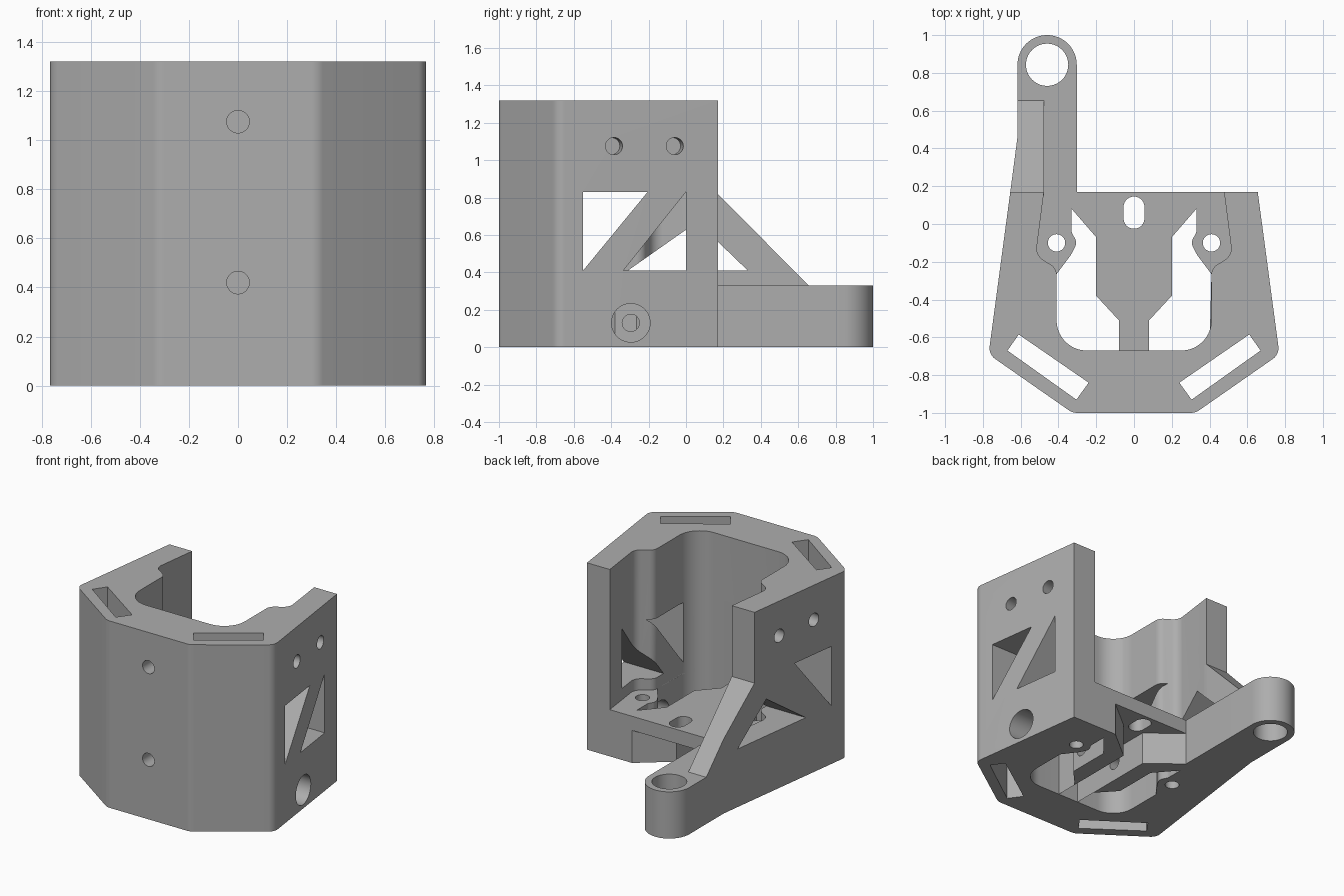
import bpy, bmesh, math
from mathutils import Vector, Matrix

cube = bpy.data.objects.get("Cube")
if cube:
    bpy.data.objects.remove(cube, do_unlink=True)

grey = bpy.data.materials.new("matte_grey")
grey.use_nodes = True
COLOUR = (0.42, 0.42, 0.42, 1)
grey.diffuse_color = COLOUR
grey.node_tree.nodes["Principled BSDF"].inputs["Base Color"].default_value = COLOUR


def rounded(points, steps=10):
    """Outline from (x, y) or (x, y, radius) corners."""
    out = []
    for i, p in enumerate(points):
        c = Vector(p[:2])
        r = p[2] if len(p) > 2 else 0
        if not r:
            out.append(c)
            continue
        a = (Vector(points[i - 1][:2]) - c).normalized()
        b = (Vector(points[(i + 1) % len(points)][:2]) - c).normalized()
        half = a.angle(b) / 2
        centre = c + (a + b).normalized() * r / math.sin(half)
        start = c + a * r / math.tan(half) - centre
        end = c + b * r / math.tan(half) - centre
        sweep = end.angle_signed(start)
        for k in range(steps + 1):
            out.append(centre + Matrix.Rotation(sweep * k / steps, 2) @ start)
    return out


def flip(points):
    return [(-p[0], *p[1:]) for p in reversed(points)]


def prism(name, outline, low, high, axis="z"):
    """Extrude an xy outline along z, or a yz outline along x."""
    bm = bmesh.new()
    place = (lambda p, h: (p[0], p[1], h)) if axis == "z" else (lambda p, h: (h, p[0], p[1]))
    face = bm.faces.new([bm.verts.new(place(p, low)) for p in outline])
    grown = bmesh.ops.extrude_face_region(bm, geom=[face])["geom"]
    move = Vector(place((0, 0), high - low))
    bmesh.ops.translate(bm, vec=move, verts=[g for g in grown if isinstance(g, bmesh.types.BMVert)])
    bmesh.ops.recalc_face_normals(bm, faces=bm.faces)
    return finish(name, bm)


def rod(name, start, end, radius):
    start, end = Vector(start), Vector(end)
    d = end - start
    bm = bmesh.new()
    turn = Matrix.Translation((start + end) / 2) @ d.to_track_quat("Z", "Y").to_matrix().to_4x4()
    bmesh.ops.create_cone(bm, cap_ends=True, segments=40, radius1=radius, radius2=radius,
                          depth=d.length, matrix=turn)
    return finish(name, bm)


def finish(name, bm):
    mesh = bpy.data.meshes.new(name)
    bm.to_mesh(mesh)
    bm.free()
    mesh.materials.append(grey)
    ob = bpy.data.objects.new(name, mesh)
    bpy.context.collection.objects.link(ob)
    return ob


def combine(target, tool, operation="DIFFERENCE"):
    mod = target.modifiers.new("combine", "BOOLEAN")
    mod.operation, mod.object, mod.solver = operation, tool, "EXACT"
    bpy.context.view_layer.objects.active = target
    bpy.ops.object.modifier_apply(modifier=mod.name)
    bpy.data.objects.remove(tool, do_unlink=True)


HEIGHT, FLOOR, ROOF = 1.32, 0.33, 0.23

# Outer shell
side = [(0.325, -1, 0.08), (0.77, -0.69, 0.07), (0.655, 0.17)]
housing = prism("housing", rounded(side + flip(side)), 0, HEIGHT)

# Open-backed chamber above the floor
room = [(0.41, -0.67, 0.16), (0.41, -0.235, 0.06), (0.52, -0.165, 0.07), (0.46, 0.3)]
combine(housing, prism("chamber", rounded(room + flip(room)), FLOOR, 1.5))

# Rear arm with its eye, and the sloping brace above it
eye = Vector((-0.46, 0.843))
arm_outline = [(-0.645, 0.1), (-0.655, 0.17), (-0.617, 0.46)]
arm_outline += [eye + Vector((-math.cos(t), math.sin(t))) * 0.157
                for t in (math.pi * k / 32 for k in range(33))]
arm_outline += [(-0.303, 0.1)]
arm = prism("arm", arm_outline, 0, FLOOR)
brace = prism("brace", [(0.15, 0.82), (0.17, 0.82), (0.655, FLOOR), (0.655, 0.25), (0.15, 0.25)],
              -0.8, -0.477, "x")
combine(brace, prism("brace_limit", arm_outline, 0, 1), "INTERSECT")
combine(arm, brace, "UNION")
combine(housing, arm, "UNION")
combine(housing, rod("eye_hole", (*eye, -0.1), (*eye, 0.5), 0.112))

# Two openings through the floor, leaving a central tongue
opening = [(0.33, 0.08), (0.33, -0.045, 0.03), (0.3, -0.1, 0.05), (0.335, -0.165, 0.03), (0.41, -0.265),
           (0.41, -0.67, 0.16), (0.08, -0.67), (0.08, -0.51), (0.2, -0.38), (0.2, -0.07)]
for shape in (opening, flip(opening)):
    combine(housing, prism("floor_opening", rounded(shape), -0.1, FLOOR + 0.03))

# Funnel channel under the floor
funnel = [(0.08, -0.67), (0.08, -0.01), (0.302, 0.17), (0.302, 0.3)]
combine(housing, prism("channel", rounded(funnel + flip(funnel)), -0.1, ROOF))

# Rear oval slot
oval = [(0.055, -0.025, 0.054), (0.055, 0.145, 0.054)]
combine(housing, prism("oval_slot", rounded(oval + flip(oval)), -0.1, 0.5))

# Side features shared by both walls
slot = [(0.24, -0.84), (0.305, -0.93), (0.67, -0.67), (0.61, -0.585)]
upper_window = [(-0.55, 0.41), (-0.55, 0.83), (-0.205, 0.83)]
left_window = [(-0.335, 0.41), (0, 0.41), (0, 0.83)]
right_window = [(-0.31, 0.41), (0.33, 0.41), (0.06, 0.67)]
for s, lower_window in ((1, left_window), (-1, right_window)):
    combine(housing, prism("front_slot", [(s * x, y) for x, y in slot], -0.1, 1.5))
    combine(housing, rod("floor_hole", (s * 0.41, -0.1, -0.1), (s * 0.41, -0.1, 0.5), 0.046))
    for window in (upper_window, lower_window):
        combine(housing, prism("window", window, s * 0.36, s * 0.9, "x"))
    for y in (-0.385, -0.06):
        surface = Vector((s * (0.655 + (0.17 - y) * 0.134), y, 1.075))
        normal = Vector((s * 0.991, 0.133, 0))
        combine(housing, rod("side_hole", surface - normal * 0.11, surface + normal * 0.1, 0.046))

# Blind holes in the front
for z in (0.42, 1.075):
    combine(housing, rod("front_hole", (0, -1.1, z), (0, -0.88, z), 0.046))

# Screw access through the left wall into the tongue
combine(housing, rod("screw_access", (0.9, -0.295, 0.13), (0.3, -0.295, 0.13), 0.103))
combine(housing, rod("screw_hole", (0.5, -0.295, 0.13), (-0.3, -0.295, 0.13), 0.046))

bpy.ops.object.select_all(action="DESELECT")
housing.select_set(True)
bpy.context.view_layer.objects.active = housing
bpy.ops.object.shade_smooth_by_angle(angle=math.radians(25))
